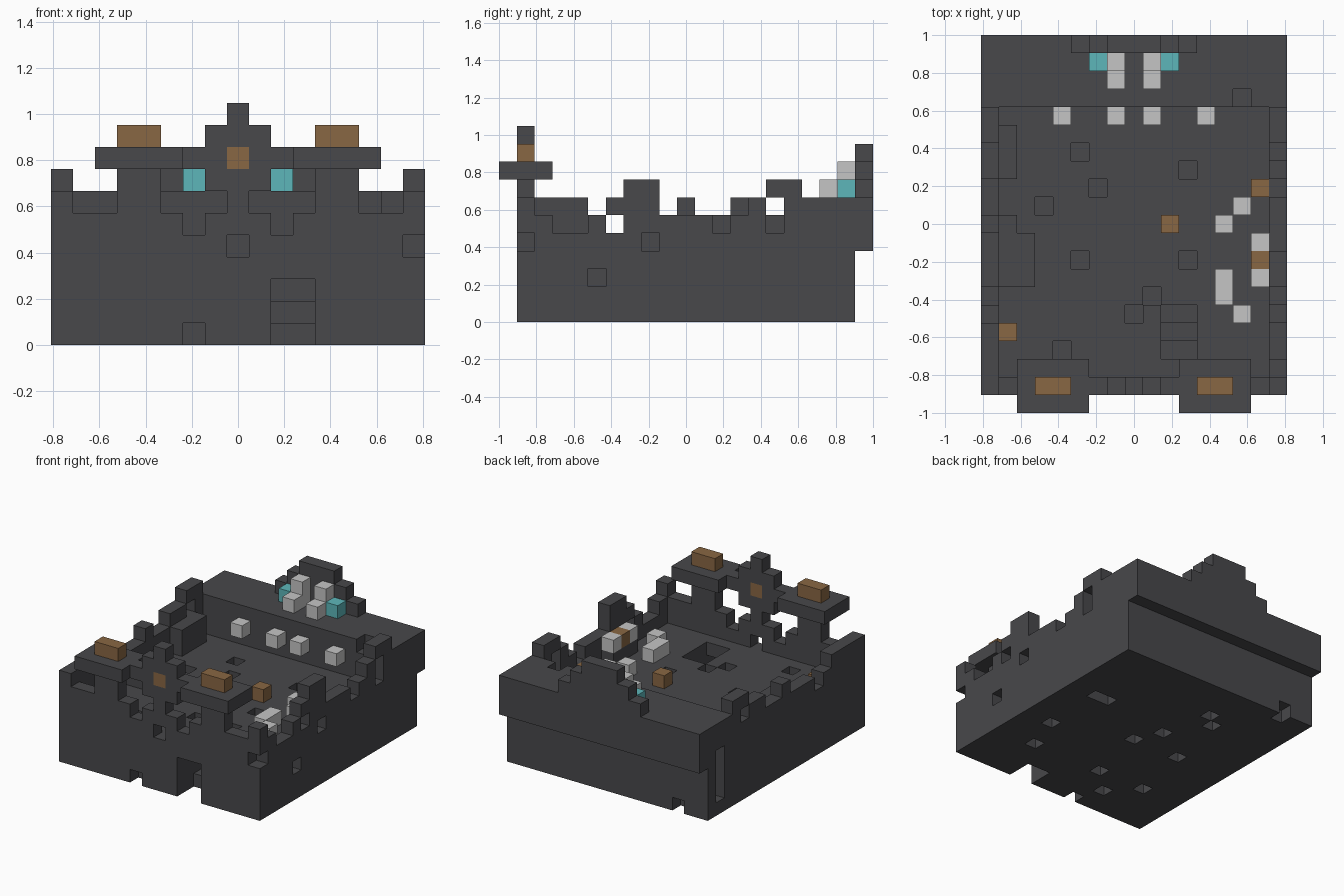
import bpy
import bmesh
from mathutils import Vector

if "Cube" in bpy.data.objects:
    bpy.data.objects.remove(bpy.data.objects["Cube"], do_unlink=True)

U = 2 / 21  # edge of one block
cells = {}  # block position -> part name


def fill(part, x, y, z):
    """Fill a box of blocks; each range is a number or an inclusive pair."""
    spans = [(s, s) if isinstance(s, int) else s for s in (x, y, z)]
    for i in range(spans[0][0], spans[0][1] + 1):
        for j in range(spans[1][0], spans[1][1] + 1):
            for k in range(spans[2][0], spans[2][1] + 1):
                if part:
                    cells[i, j, k] = part
                else:
                    cells.pop((i, j, k), None)


def carve(x, y, z):
    fill(None, x, y, z)


def mirrored(part, x, y, z):
    fill(part, x, y, z)
    lo, hi = (x, x) if isinstance(x, int) else x
    fill(part, (-hi, -lo), y, z)


# Foundation with floor on top
fill("foundation", (-8, 8), (-9, 9), (0, 3))

# Overhanging rear ledge and its stepped crest
fill("rear_ledge", (-8, 8), (7, 10), (4, 6))
for step in range(3):
    fill("rear_crest", (step - 3, 3 - step), 10, 7 + step)

# Side walls
mirrored("side_wall", 8, (-9, 6), (4, 5))
mirrored("side_wall", 8, 6, (6, 7))
mirrored("side_wall", 8, 5, 7)
mirrored("side_wall", 8, 4, 6)
fill("side_wall", 8, (-4, -2), 6)
fill("side_wall", 8, (-3, -2), 7)
fill("side_wall", 8, -9, 6)
for span in ((-9, -6), 0, (3, 4)):
    fill("side_wall", -8, span, 6)

# Front wall with gate tower
fill("front_wall", (-8, 8), -9, (4, 5))
mirrored("front_wall", (4, 5), -9, (6, 7))
for level, half in enumerate((0, 1, 2, 1, 0)):
    fill("gate_tower", (-half, half), -9, 6 + level)
fill("tower_emblem", 0, -9, 8)

# Balconies and crates on them
mirrored("balcony", (3, 6), (-10, -8), 8)
mirrored("balcony_crate", (4, 5), -9, 9)

# Rubble inside the walls
fill("rubble", -7, (3, 5), (4, 5))
fill("rubble", -7, 0, 4)
fill("rubble", (-7, -6), (-3, -1), 4)
fill("rubble", 7, (-3, -1), 4)

# Pale stones, lamps and crates
for x in (1, 4):
    mirrored("wall_stone", x, 6, 5)
mirrored("crest_stone", 1, 9, (7, 8))
mirrored("crest_stone", 1, 8, 7)
mirrored("crest_lamp", 2, 9, 7)
for x, y, z in ((6, 1, 4), (5, 0, 4), (7, -1, 5), (7, -3, 5),
                (5, -3, 4), (5, -4, 4), (6, -5, 4)):
    fill("floor_stone", x, y, z)
for x, y, z in ((2, 0, 4), (7, 2, 4), (7, -2, 5), (-7, -6, 4)):
    fill("floor_crate", x, y, z)

# Entrance passage and stairs
carve((2, 3), (-9, -8), (0, 2))
for step in range(3):
    carve((2, 3), step - 7, (step + 1, 3))

# Windows and broken gaps in the walls
carve(0, -9, 4)
for s in (-1, 1):
    carve(2 * s, -9, 5)
    carve(8 * s, -4, 5)
for y, z in ((-9, 4), (-5, 2), (-2, 4), (2, 5), (5, 5)):
    carve(8, y, z)
carve(8, (-7, -6), 5)
carve(-8, 8, (1, 4))
carve(-2, -9, 0)
carve(-6, 9, 0)

# Shallow pits in the floor and ledge
for x, y in ((-3, 4), (3, 3), (-2, 2), (-5, 1), (-3, -2), (3, -2),
             (1, -4), (0, -5), (-4, -7)):
    carve(x, y, 3)
carve(6, 7, 6)

# Shallow pits in the underside
carve((5, 6), 3, 0)
for x, y in ((6, -2), (5, -5), (0, 0), (-1, 2), (-2, 6), (-3, 5),
             (-4, 0), (-1, -5), (-3, -7), (-5, -5)):
    carve(x, y, 0)


def material(name, rgb):
    mat = bpy.data.materials.new(name)
    mat.use_nodes = True
    mat.diffuse_color = (*rgb, 1)
    node = mat.node_tree.nodes["Principled BSDF"]
    node.inputs["Base Color"].default_value = (*rgb, 1)
    return mat


dark = material("dark_stone", (0.065, 0.065, 0.07))
wood = material("brown_wood", (0.25, 0.135, 0.056))
pale = material("pale_stone", (0.56, 0.56, 0.56))
cyan = material("cyan_glass", (0.11, 0.47, 0.49))


def pick(part):
    if "stone" in part:
        return pale
    if "lamp" in part:
        return cyan
    return wood if "crate" in part or "emblem" in part else dark


# Make each part from the exposed sides of its blocks
AXES = [Vector((1, 0, 0)), Vector((0, 1, 0)), Vector((0, 0, 1))]
for part in sorted(set(cells.values())):
    bm = bmesh.new()
    for cell in [c for c in cells if cells[c] == part]:
        centre = Vector(cell) + AXES[2] / 2
        for a in range(3):
            for s in (-1, 1):
                n = AXES[a] * s
                if tuple(int(v) for v in Vector(cell) + n) in cells:
                    continue
                u = AXES[(a + 1) % 3] * s
                v = AXES[(a + 2) % 3]
                corners = (-u - v, u - v, u + v, v - u)
                bm.faces.new([bm.verts.new((centre + (n + c) / 2) * U) for c in corners])
    bmesh.ops.remove_doubles(bm, verts=bm.verts, dist=U / 50)
    bmesh.ops.dissolve_limit(bm, angle_limit=0.01, verts=bm.verts, edges=bm.edges)
    mesh = bpy.data.meshes.new(part)
    bm.to_mesh(mesh)
    bm.free()
    mesh.materials.append(pick(part))
    bpy.context.collection.objects.link(bpy.data.objects.new(part, mesh))
